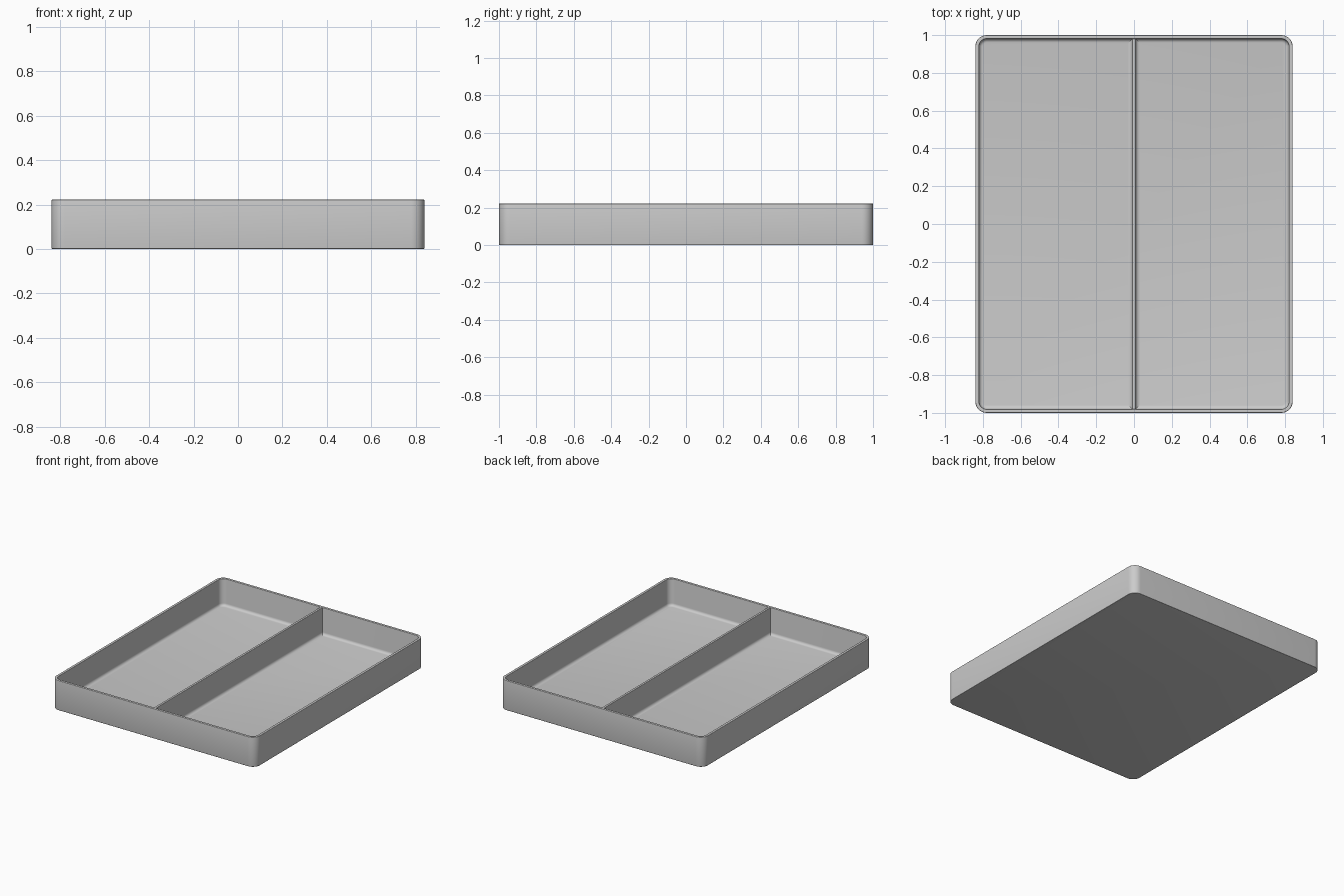
import bpy, bmesh, math

cube = bpy.data.objects.get("Cube")
if cube:
    bpy.data.objects.remove(cube)

HALF_X, HALF_Y, HEIGHT = 0.84, 1.0, 0.222
WALL, FLOOR, FILLET, EDGE, CORNER = 0.02, 0.02, 0.02, 0.004, 0.06

grey = bpy.data.materials.new("light grey")
grey.use_nodes = True
colour = (0.6, 0.6, 0.6, 1)
grey.diffuse_color = colour
grey.node_tree.nodes["Principled BSDF"].inputs["Base Color"].default_value = colour


def arc(cx, cz, r, start, end, steps=4):
    """Points on a circular arc, angles in degrees."""
    angles = [math.radians(start + (end - start) * i / steps) for i in range(steps + 1)]
    return [(cx + r * math.cos(a), cz + r * math.sin(a)) for a in angles]


def rounded_ring(bm, inset, z, steps=8):
    """Rounded rectangle of vertices, inset from the outer outline."""
    r = max(CORNER - inset, 0.01)
    x, y = HALF_X - inset - r, HALF_Y - inset - r
    ring = []
    for i, (sx, sy) in enumerate([(1, 1), (-1, 1), (-1, -1), (1, -1)]):
        for px, py in arc(sx * x, sy * y, r, i * 90, i * 90 + 90, steps):
            ring.append(bm.verts.new((px, py, z)))
    return ring


def bridge(bm, a, b):
    for i in range(len(a)):
        j = (i + 1) % len(a)
        bm.faces.new((a[i], a[j], b[j], b[i]))


def finish(bm, name):
    bmesh.ops.recalc_face_normals(bm, faces=bm.faces)
    mesh = bpy.data.meshes.new(name)
    bm.to_mesh(mesh)
    bm.free()
    mesh.materials.append(grey)
    obj = bpy.data.objects.new(name, mesh)
    bpy.context.collection.objects.link(obj)
    bpy.ops.object.select_all(action="DESELECT")
    obj.select_set(True)
    bpy.context.view_layer.objects.active = obj
    bpy.ops.object.shade_smooth_by_angle(angle=math.radians(35))
    return obj


# Tray shell: wall section swept round the rounded outline
section = arc(EDGE, EDGE, EDGE, 270, 180)
section += arc(EDGE, HEIGHT - EDGE, EDGE, 180, 90)
section += arc(WALL - EDGE, HEIGHT - EDGE, EDGE, 90, 0)
section += arc(WALL + FILLET, FLOOR + FILLET, FILLET, 180, 270)
bm = bmesh.new()
rings = [rounded_ring(bm, inset, z) for inset, z in section]
for a, b in zip(rings, rings[1:]):
    bridge(bm, a, b)
bm.faces.new(rings[0])
bm.faces.new(rings[-1])
finish(bm, "tray_shell")

# Divider: thin wall with rounded top and filleted foot
HALF_T = 0.009
half = arc(HALF_T + FILLET, FLOOR + FILLET, FILLET, 270, 180)
half += arc(HALF_T - EDGE, HEIGHT - EDGE - 0.002, EDGE, 0, 90)
outline = [(half[0][0], FLOOR - 0.005)] + half
outline += [(-x, z) for x, z in reversed(outline)]
bm = bmesh.new()
end = HALF_Y - WALL + 0.006
front, back = [[bm.verts.new((x, y, z)) for x, z in outline] for y in (-end, end)]
bridge(bm, front, back)
bm.faces.new(front)
bm.faces.new(back)
finish(bm, "centre_divider")
